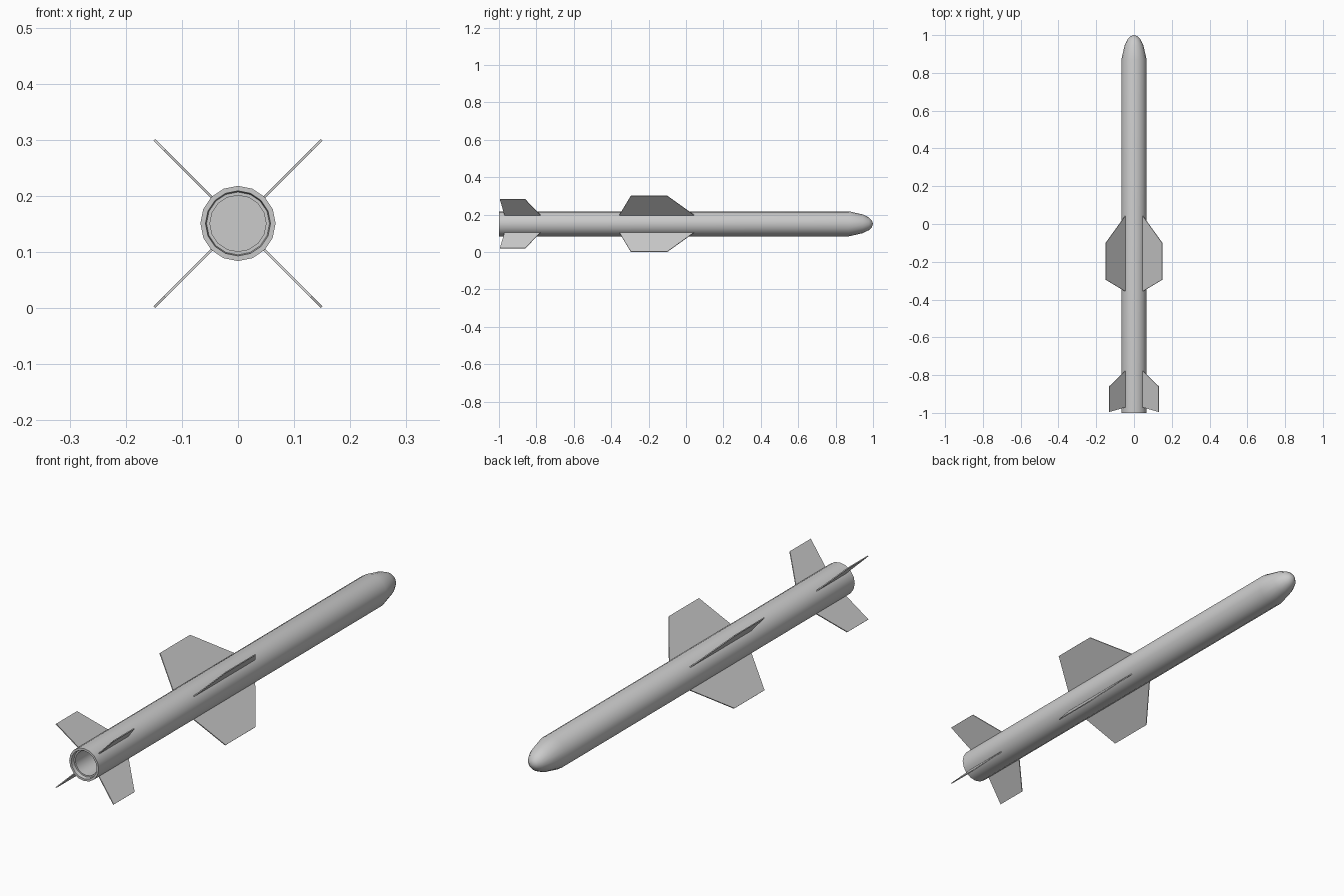
import bpy, bmesh, math
from mathutils import Matrix

if "Cube" in bpy.data.objects:
    bpy.data.objects.remove(bpy.data.objects["Cube"])

AXIS_Z = 0.151
SIDES = 16


def add_object(name, bm):
    bmesh.ops.recalc_face_normals(bm, faces=bm.faces)
    mesh = bpy.data.meshes.new(name)
    bm.to_mesh(mesh)
    bm.free()
    obj = bpy.data.objects.new(name, mesh)
    bpy.context.collection.objects.link(obj)
    obj.location.z = AXIS_Z
    return obj


def lathe(name, profile):
    """Revolve (y, radius) points around the y axis."""
    bm = bmesh.new()
    verts = [bm.verts.new((r, y, 0)) for y, r in profile]
    edges = [bm.edges.new(pair) for pair in zip(verts, verts[1:])]
    bmesh.ops.spin(bm, geom=verts + edges, cent=(0, 0, 0), axis=(0, 1, 0),
                   angle=2 * math.pi, steps=SIDES)
    bmesh.ops.remove_doubles(bm, verts=bm.verts, dist=0.0001)
    obj = add_object(name, bm)
    bpy.ops.object.select_all(action='DESELECT')
    obj.select_set(True)
    bpy.context.view_layer.objects.active = obj
    bpy.ops.object.shade_smooth_by_angle(angle=math.radians(35))
    return obj


def fin(name, outline, thickness, angle):
    """Thin plate from (y, radius) points, turned about the body axis."""
    bm = bmesh.new()
    rings = [[bm.verts.new((r, y, side * thickness / 2)) for y, r in outline]
             for side in (-1, 1)]
    bm.faces.new(rings[0])
    bm.faces.new(rings[1][::-1])
    n = len(outline)
    for i in range(n):
        j = (i + 1) % n
        bm.faces.new((rings[0][i], rings[0][j], rings[1][j], rings[1][i]))
    bm.transform(Matrix.Rotation(angle, 4, 'Y'))
    return add_object(name, bm)


# Body with rounded nose and hollow exhaust at the back
lathe("body", [
    (1.0, 0), (0.994, 0.018), (0.978, 0.034), (0.945, 0.050), (0.87, 0.067),
    (-1.0, 0.067), (-1.0, 0.058), (-0.985, 0.056), (-0.985, 0.050),
    (-0.88, 0.050), (-0.88, 0)])

# Four mid-body wings and four tail fins in an X layout
wing = [(0.045, 0.064), (-0.10, 0.211), (-0.295, 0.211), (-0.357, 0.064)]
tail = [(-0.777, 0.064), (-0.86, 0.185), (-0.995, 0.185), (-0.97, 0.064)]
for k in range(4):
    turn = math.radians(45 + 90 * k)
    fin(f"wing_{k + 1}", wing, 0.004, turn)
    fin(f"tail_fin_{k + 1}", tail, 0.004, turn)
